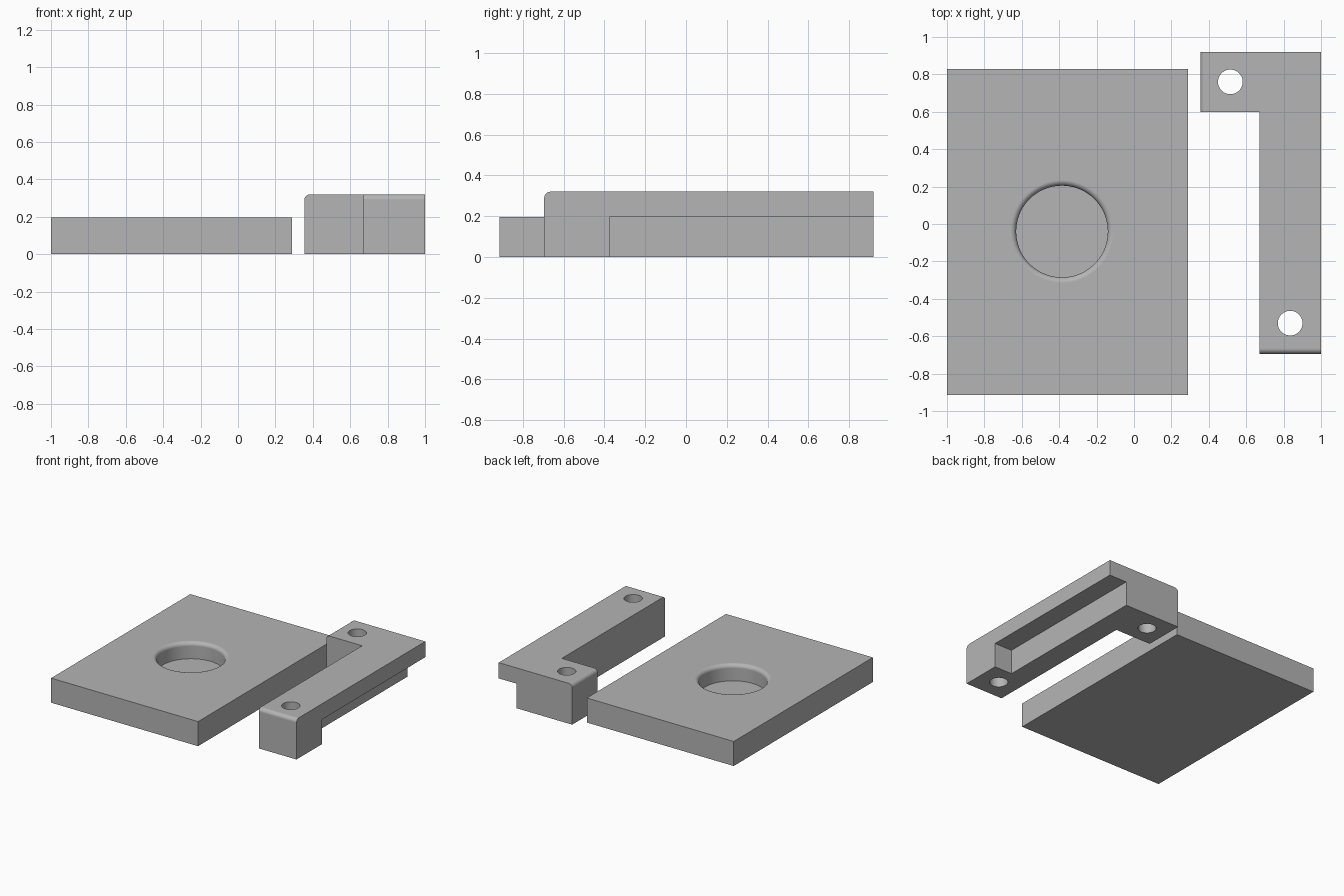
import bpy, bmesh
from math import cos, sin, pi, radians

if "Cube" in bpy.data.objects:
    bpy.data.objects.remove(bpy.data.objects["Cube"], do_unlink=True)

grey = bpy.data.materials.new("light_grey")
grey.use_nodes = True
colour = (0.46, 0.46, 0.46, 1)
grey.diffuse_color = colour
grey.node_tree.nodes["Principled BSDF"].inputs["Base Color"].default_value = colour

PLATE_TOP = 0.195
RAIL_TOP = 0.32
FILLET = 0.03


def make_object(name, bm):
    bmesh.ops.recalc_face_normals(bm, faces=bm.faces)
    mesh = bpy.data.meshes.new(name)
    bm.to_mesh(mesh)
    bm.free()
    mesh.materials.append(grey)
    obj = bpy.data.objects.new(name, mesh)
    bpy.context.collection.objects.link(obj)
    return obj


def extrude(outline, z0, z1):
    """Prism from an outline in plan."""
    bm = bmesh.new()
    face = bm.faces.new([bm.verts.new((x, y, z0)) for x, y in outline])
    geom = bmesh.ops.extrude_face_region(bm, geom=[face])["geom"]
    verts = [g for g in geom if isinstance(g, bmesh.types.BMVert)]
    bmesh.ops.translate(bm, vec=(0, 0, z1 - z0), verts=verts)
    return bm


def rectangle(x0, x1, y0, y1):
    return [(x0, y0), (x1, y0), (x1, y1), (x0, y1)]


def lathe(profile, x, y, steps):
    """Closed solid turned from (radius, height) points about a vertical axis."""
    bm = bmesh.new()
    rings = [[bm.verts.new((x + r * cos(2 * pi * i / steps),
                            y + r * sin(2 * pi * i / steps), z))
              for i in range(steps)] for r, z in profile]
    for low, high in zip(rings, rings[1:]):
        for i in range(steps):
            j = (i + 1) % steps
            bm.faces.new((low[i], low[j], high[j], high[i]))
    bm.faces.new(rings[0])
    bm.faces.new(rings[-1])
    return bm


def apply_modifiers(obj):
    graph = bpy.context.evaluated_depsgraph_get()
    obj.data = bpy.data.meshes.new_from_object(obj.evaluated_get(graph))
    obj.modifiers.clear()


def cut(obj, cutter):
    mod = obj.modifiers.new("cut", 'BOOLEAN')
    mod.operation = 'DIFFERENCE'
    mod.solver = 'EXACT'
    mod.object = cutter
    apply_modifiers(obj)
    bpy.data.objects.remove(cutter, do_unlink=True)


def finish(obj):
    bpy.ops.object.select_all(action='DESELECT')
    obj.select_set(True)
    bpy.context.view_layer.objects.active = obj
    bpy.ops.object.shade_smooth_by_angle(angle=radians(30))
    mod = obj.modifiers.new("flat_tops", 'WEIGHTED_NORMAL')
    mod.keep_sharp = True


# Base plate with a blind round pocket and a filleted rim
plate = make_object("base_plate", extrude(rectangle(-1, 0.29, -0.915, 0.83), 0, PLATE_TOP))
radius, floor = 0.245, 0.065
rim = [(radius + FILLET * (1 - cos(a)), PLATE_TOP - FILLET + FILLET * sin(a))
       for a in (pi / 2 * k / 6 for k in range(7))]
profile = [(radius, floor)] + rim + [(radius + FILLET, PLATE_TOP + 0.1)]
cut(plate, make_object("pocket_cutter", lathe(profile, -0.385, -0.04, 72)))
finish(plate)

# L-shaped rail, rounded on the top edges of its two ends
outline = [(0.67, -0.695), (1, -0.695), (1, 0.92), (0.355, 0.92), (0.355, 0.6), (0.67, 0.6)]
bm = extrude(outline, 0, RAIL_TOP)
ends = [e for e in bm.edges if all(v.co.z > 0.3 for v in e.verts)
        and (all(v.co.y < -0.6 for v in e.verts) or all(v.co.x < 0.4 for v in e.verts))]
bmesh.ops.bevel(bm, geom=ends, offset=FILLET, segments=6, profile=0.5, affect='EDGES')
rail = make_object("corner_rail", bm)

# Step under the outer side of the rail
cut(rail, make_object("step_cutter", extrude(rectangle(0.845, 1.2, -0.375, 1.2), -0.1, PLATE_TOP)))

# Screw holes
for x, y in [(0.515, 0.76), (0.835, -0.53)]:
    cut(rail, make_object("hole_cutter", lathe([(0.066, -0.1), (0.066, 0.5)], x, y, 48)))
finish(rail)
